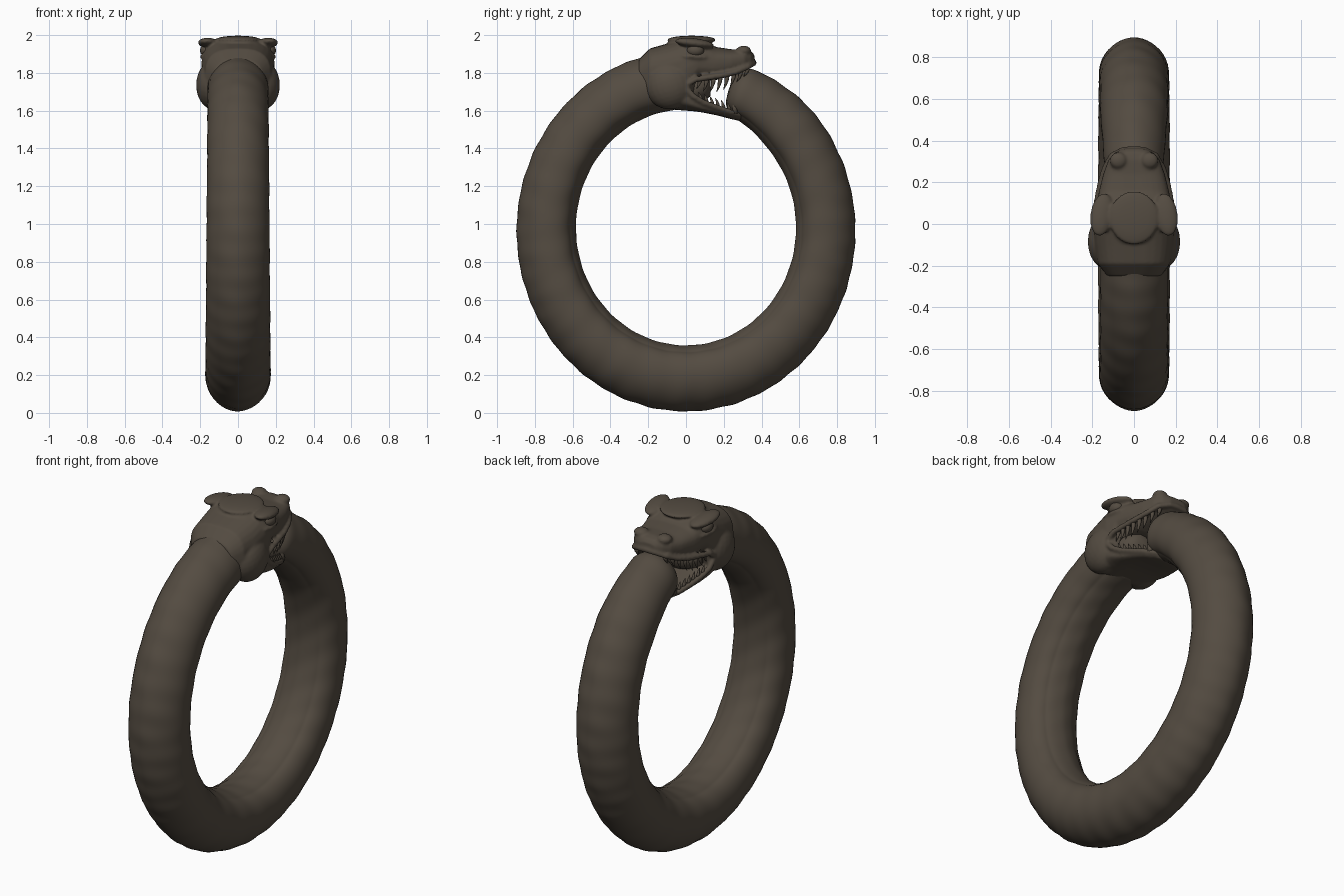
import bpy, bmesh, math
from mathutils import Vector, Matrix

if "Cube" in bpy.data.objects:
    bpy.data.objects.remove(bpy.data.objects["Cube"])

mat = bpy.data.materials.new("dark_bronze_brown")
mat.diffuse_color = (0.088, 0.071, 0.053, 1)
mat.use_nodes = True
mat.node_tree.nodes["Principled BSDF"].inputs["Base Color"].default_value = mat.diffuse_color


def finish(bm, name, angle=None):
    bmesh.ops.recalc_face_normals(bm, faces=bm.faces)
    for f in bm.faces:
        f.smooth = True
    me = bpy.data.meshes.new(name)
    bm.to_mesh(me)
    bm.free()
    me.materials.append(mat)
    ob = bpy.data.objects.new(name, me)
    bpy.context.collection.objects.link(ob)
    return ob


def skin(bm, rings):
    loops = [[bm.verts.new(p) for p in r] for r in rings]
    n = len(loops[0])
    for a, b in zip(loops, loops[1:]):
        for i in range(n):
            bm.faces.new((a[i], a[(i + 1) % n], b[(i + 1) % n], b[i]))
    bm.faces.new(loops[0])
    bm.faces.new(loops[-1])


def loft(bm, sections, power=2.5, n=28):
    # each section: y, half width, bottom z, top z (superellipse)
    rings = []
    for y, w, zb, zt in sections:
        ring = []
        for i in range(n):
            a = 2 * math.pi * i / n
            c, s = math.cos(a), math.sin(a)
            e = 2 / power
            ring.append(Vector((w * math.copysign(abs(c) ** e, c), y,
                                (zb + zt) / 2 + (zt - zb) / 2 * math.copysign(abs(s) ** e, s))))
        rings.append(ring)
    skin(bm, rings)


def blob(bm, loc, rad, tilt=0, turn=0):
    m = (Matrix.Translation(loc) @ Matrix.Rotation(turn, 4, 'Z') @ Matrix.Rotation(tilt, 4, 'X')
         @ Matrix.Diagonal((*rad, 1)))
    bmesh.ops.create_uvsphere(bm, u_segments=24, v_segments=14, radius=1, matrix=m)


def tube(bm, pts, radii, n=8):
    rings = []
    for i, p in enumerate(pts):
        d = (pts[min(i + 1, len(pts) - 1)] - pts[max(i - 1, 0)]).normalized()
        u = d.cross(Vector((0.3, 0.5, 0.81))).normalized()
        v = d.cross(u)
        rings.append([p + radii[i] * (math.cos(2 * math.pi * k / n) * u + math.sin(2 * math.pi * k / n) * v)
                      for k in range(n)])
    skin(bm, rings)


# ring shaped body: ridged back outside, raised belly band inside
half = [(1.0, 0), (.95, .25), (.83, .5), (.62, .74), (.33, .92), (0, 1), (-.35, .98), (-.62, .86),
        (-.78, .68), (-.80, .58), (-.86, .53), (-.95, .36), (-1.0, .15)]
profile = half + [(-1.02, 0)] + [(u, -x) for u, x in half[:0:-1]]
bm = bmesh.new()
rings = []
STEPS = 150
t0, t1 = math.radians(18), math.radians(356)
for i in range(STEPS + 1):
    t = t0 + (t1 - t0) * i / STEPS
    f = math.degrees(t - t0)
    k = .86 + .14 * min(1, f / 30)
    k *= min(1, .55 + .45 * math.sqrt(f / 5)) if f < 5 else 1
    low = (1 - math.cos(t)) / 2
    rad, wid = k * (.155 + .02 * low ** 3), k * (.163 + .012 * low)
    cen = Vector((0, .742 * math.sin(t), .972 + .792 * math.cos(t)))
    out = Vector((0, math.sin(t), math.cos(t)))
    ring = []
    for u, x in profile:
        w = 1 + .016 * math.sin(44 * t + 2 * math.sin(3 * t)) * max(0, u) + .008 * math.sin(27 * t + 5 * x)
        ring.append(cen + out * u * rad * w + Vector((x * wid * w, 0, 0)))
    rings.append(ring)
skin(bm, rings)
body = finish(bm, "ring_body")
body.modifiers.new("smooth", 'SUBSURF').levels = 1

# head: skull, lower jaw and bumps fused together
bm = bmesh.new()
loft(bm, [(-.25, .13, 1.66, 1.87), (-.19, .175, 1.64, 1.93), (-.10, .19, 1.62, 1.955), (0, .195, 1.66, 1.985),
          (.07, .185, 1.755, 1.975), (.16, .168, 1.762, 1.937), (.24, .148, 1.785, 1.925),
          (.31, .122, 1.812, 1.925), (.345, .09, 1.828, 1.915), (.362, .05, 1.85, 1.895)], 2.7)
loft(bm, [(-.19, .16, 1.64, 1.80), (-.10, .185, 1.608, 1.78), (0, .185, 1.60, 1.735), (.04, .178, 1.597, 1.685),
          (.09, .165, 1.59, 1.648), (.16, .145, 1.576, 1.622), (.23, .12, 1.558, 1.60),
          (.28, .085, 1.546, 1.588), (.298, .05, 1.552, 1.58)], 2.7)
blob(bm, (0, .03, 1.975), (.12, .13, .022))
for s in (-1, 1):
    blob(bm, (s * .13, -.085, 1.735), (.092, .132, .128), .3)          # cheek
    blob(bm, (s * .155, .045, 1.957), (.055, .105, .026), -.12, s * .15)  # brow
    blob(bm, (s * .155, .05, 1.885), (.045, .09, .02), -.05, s * .15)    # lower lid
    blob(bm, (s * .075, .305, 1.918), (.042, .04, .026))                 # nostril
    # lips
    up = [(.185, .0, 1.735), (.187, .05, 1.765), (.176, .12, 1.776), (.16, .2, 1.788), (.138, .27, 1.806),
          (.105, .33, 1.834), (.05, .356, 1.85), (0, .36, 1.853)]
    lo = [(.185, .0, 1.72), (.182, .04, 1.675), (.168, .09, 1.645), (.147, .16, 1.618), (.12, .23, 1.594),
          (.085, .28, 1.578), (.04, .296, 1.57), (0, .298, 1.57)]
    for line in (up, lo):
        tube(bm, [Vector((s * x, y, z)) for x, y, z in line], [.016] * len(line))
head = finish(bm, "serpent_head")
rm = head.modifiers.new("fuse", 'REMESH')
rm.mode = 'VOXEL'
rm.voxel_size = .008
rm.use_smooth_shade = True
sm = head.modifiers.new("soften", 'SMOOTH')
sm.iterations = 4

# eyes
bm = bmesh.new()
for s in (-1, 1):
    blob(bm, (s * .165, .05, 1.918), (.036, .046, .034))
finish(bm, "eyes")


# teeth: back-curved cones along each jaw
def tooth(bm, p, length, r, back):
    pts = [p + Vector((0, -back * q * q, length * q)) for q in (0, .35, .7, 1)]
    tube(bm, pts, [r, r * .85, r * .5, r * .08])


bm = bmesh.new()
for s in (-1, 1):
    for i in range(8):
        q = i / 7
        y = .075 + .25 * q
        x = .17 - .075 * q * q
        z = 1.775 + .05 * q * q
        tooth(bm, Vector((s * x, y, z)), -(.05 + .035 * math.sin(q * 3 + .3)), .013, .02)
finish(bm, "upper_teeth")
bm = bmesh.new()
for s in (-1, 1):
    for i in range(7):
        q = i / 6
        y = .08 + .18 * q
        x = .165 - .06 * q
        z = 1.65 - .065 * q
        tooth(bm, Vector((s * x, y, z)), .05 if i < 6 else .10, .011 if i < 6 else .016, .015)
finish(bm, "lower_teeth")

# mouth lining behind the teeth
bm = bmesh.new()
loft(bm, [(-.05, .13, 1.64, 1.80), (.04, .14, 1.63, 1.80), (.10, .12, 1.65, 1.79), (.13, .08, 1.68, 1.78)], 2.2)
finish(bm, "mouth_lining")
